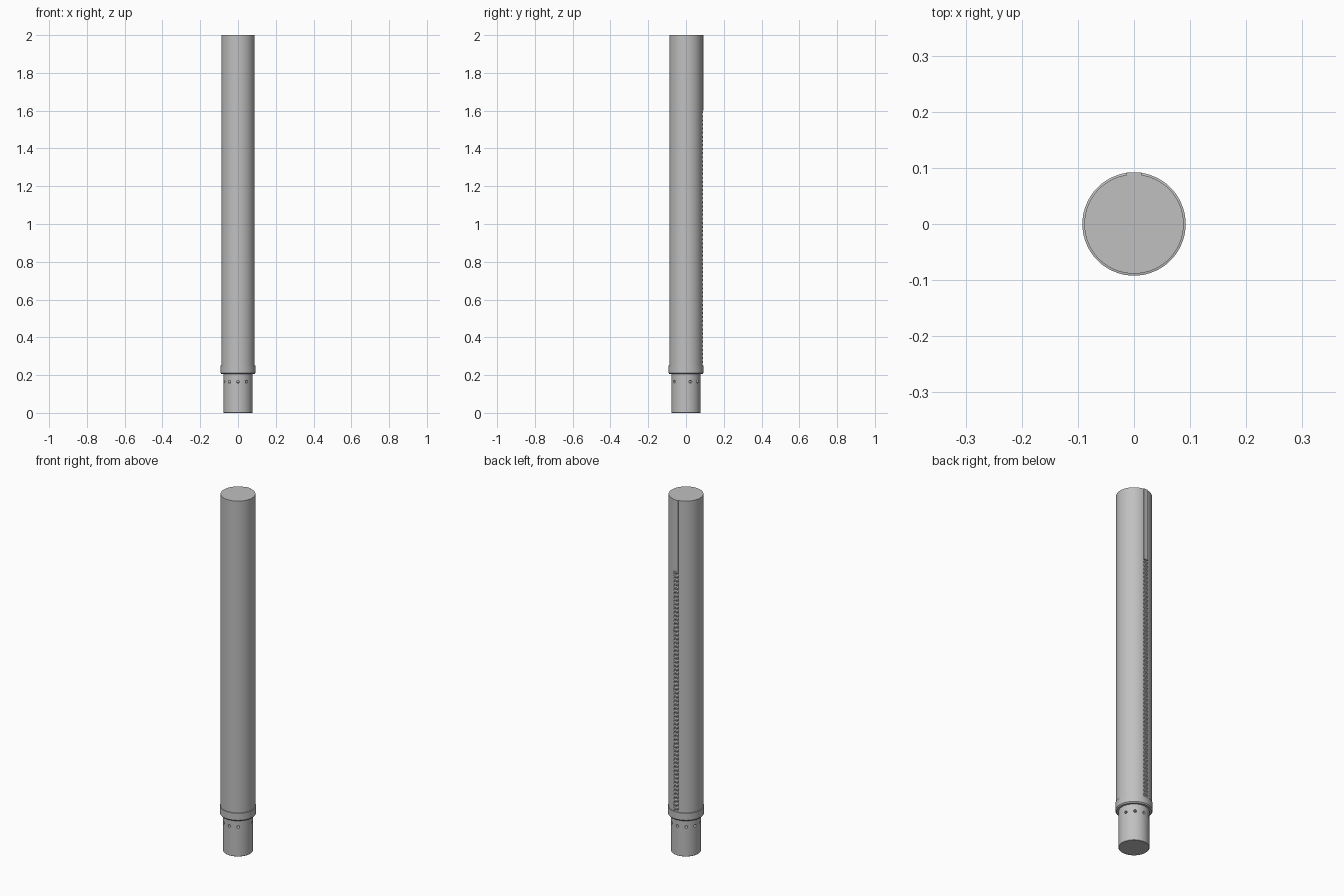
import bpy
import bmesh
import math
from mathutils import Matrix

if "Cube" in bpy.data.objects:
    bpy.data.objects.remove(bpy.data.objects["Cube"], do_unlink=True)

steel = bpy.data.materials.new("satin steel grey")
steel.use_nodes = True
colour = (0.53, 0.53, 0.53, 1)
steel.diffuse_color = colour
steel.node_tree.nodes["Principled BSDF"].inputs["Base Color"].default_value = colour

SIDES = 80


def finish(name, bm, smooth=True):
    bmesh.ops.recalc_face_normals(bm, faces=bm.faces)
    mesh = bpy.data.meshes.new(name)
    bm.to_mesh(mesh)
    bm.free()
    mesh.materials.append(steel)
    obj = bpy.data.objects.new(name, mesh)
    bpy.context.collection.objects.link(obj)
    if smooth:
        shade(obj)
    return obj


def select(obj):
    bpy.ops.object.select_all(action="DESELECT")
    obj.select_set(True)
    bpy.context.view_layer.objects.active = obj


def shade(obj):
    select(obj)
    bpy.ops.object.shade_smooth_by_angle(angle=math.radians(30))


def turned(name, profile):
    """Stack rings of (radius, height) into a capped solid."""
    bm = bmesh.new()
    rings = []
    for r, z in profile:
        angles = [2 * math.pi * i / SIDES for i in range(SIDES)]
        rings.append([bm.verts.new((r * math.cos(a), r * math.sin(a), z)) for a in angles])
    for low, high in zip(rings, rings[1:]):
        for i in range(SIDES):
            j = (i + 1) % SIDES
            bm.faces.new((low[i], low[j], high[j], high[i]))
    bm.faces.new(rings[0])
    bm.faces.new(rings[-1])
    return finish(name, bm)


def cut(obj, cutter):
    mod = obj.modifiers.new("cut", "BOOLEAN")
    mod.operation = "DIFFERENCE"
    mod.solver = "EXACT"
    mod.object = cutter
    select(obj)
    bpy.ops.object.modifier_apply(modifier=mod.name)
    bpy.data.objects.remove(cutter, do_unlink=True)
    shade(obj)


# Main tube, with a keyway along the back for the rack
tube = turned("main_tube", [(0.0885, 0.22), (0.0885, 2.0)])
bm = bmesh.new()
bmesh.ops.create_cube(bm, size=1, matrix=Matrix.Translation((0, 0.103, 1.2))
                      @ Matrix.Diagonal((0.027, 0.04, 1.9, 1)))
cut(tube, finish("keyway_cutter", bm, False))

# Collar with chamfered lower rim
turned("collar", [(0.087, 0.205), (0.092, 0.211), (0.092, 0.25), (0.0885, 0.251)])

# Lower spigot, drilled right through
spigot = turned("lower_spigot", [(0.075, 0), (0.0765, 0.0015), (0.0765, 0.207)])
HOLES = 10
for k in range(HOLES // 2):
    bm = bmesh.new()
    turn = Matrix.Rotation(k * 2 * math.pi / HOLES, 4, "Z") @ Matrix.Rotation(math.pi / 2, 4, "X")
    bmesh.ops.create_cone(bm, cap_ends=True, segments=16, radius1=0.0075, radius2=0.0075,
                          depth=0.3, matrix=Matrix.Translation((0, 0, 0.165)) @ turn)
    cut(spigot, finish("hole_cutter", bm, False))

# Rack strip: toothed below, plain above
BOTTOM, TEETH_TOP, TEETH = 0.255, 1.6, 62
TIP, ROOT, BASE, HALF = 0.0905, 0.0845, 0.08, 0.0134
pitch = (TEETH_TOP - BOTTOM) / TEETH
outline = []
for t in range(TEETH):
    z = BOTTOM + t * pitch
    outline += [(ROOT, z), (ROOT, z + pitch * 0.25), (TIP, z + pitch * 0.45),
                (TIP, z + pitch * 0.8)]
outline += [(ROOT, TEETH_TOP), (0.0915, TEETH_TOP), (0.0915, 2.0)]
bm = bmesh.new()
columns = [[[bm.verts.new((x, y, z)) for x in (-HALF, HALF)] for y in (BASE, yy)]
           for yy, z in outline]
for (a, b), (c, d) in zip(columns, columns[1:]):
    bm.faces.new((b[0], b[1], d[1], d[0]))
    bm.faces.new((a[0], c[0], c[1], a[1]))
    for s in (0, 1):
        bm.faces.new((a[s], b[s], d[s], c[s]))
for a, b in (columns[0], columns[-1]):
    bm.faces.new((a[0], a[1], b[1], b[0]))
bmesh.ops.remove_doubles(bm, verts=bm.verts, dist=0.00001)
finish("rack_strip", bm, False)
